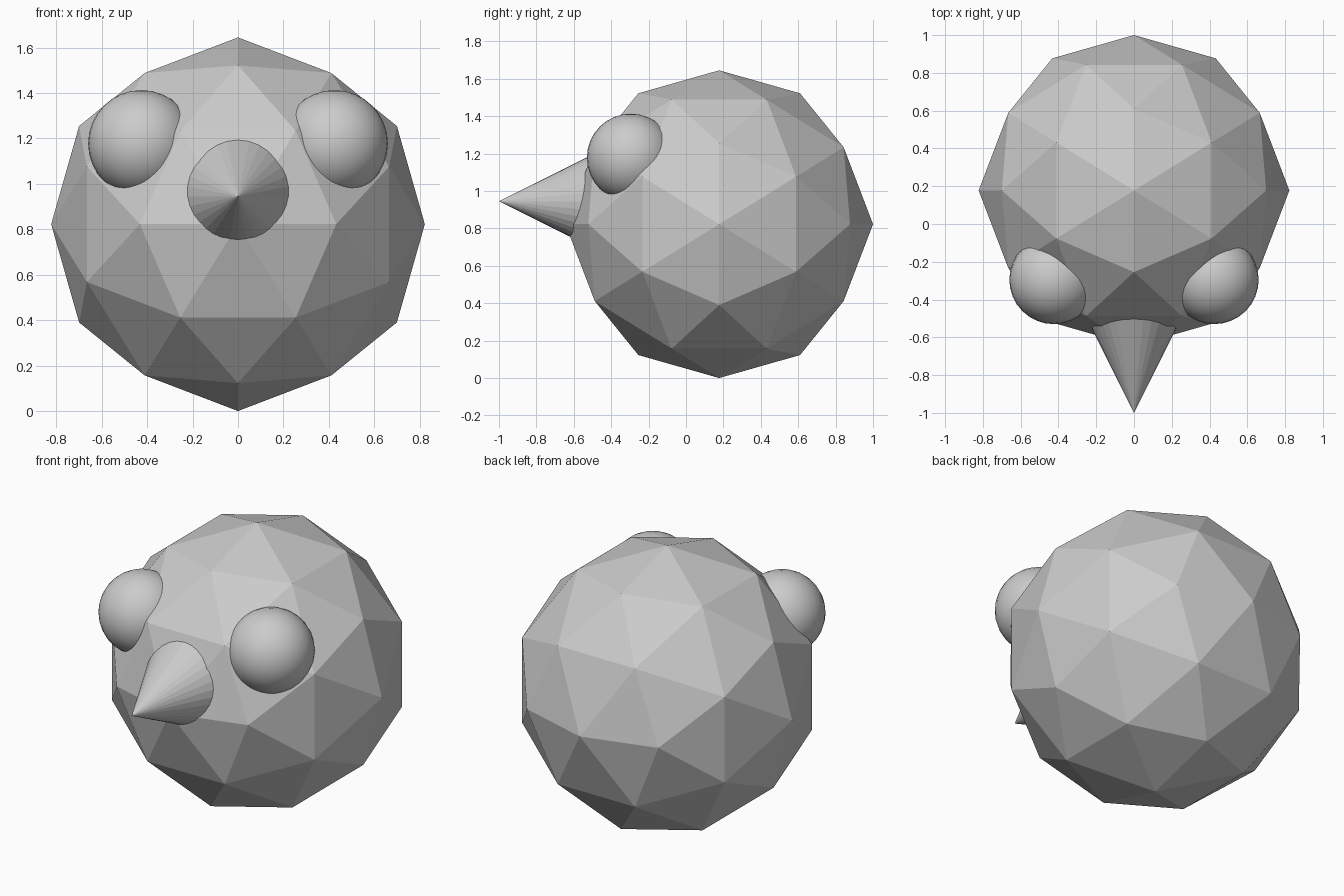
import bpy, bmesh, math
from mathutils import Vector

if "Cube" in bpy.data.objects:
    bpy.data.objects.remove(bpy.data.objects["Cube"])


def mesh_object(name, bm, location):
    mesh = bpy.data.meshes.new(name)
    bm.to_mesh(mesh)
    bm.free()
    obj = bpy.data.objects.new(name, mesh)
    obj.location = location
    bpy.context.collection.objects.link(obj)
    return obj


# Body: faceted ball, an icosahedron resting on an edge, subdivided once
R = 0.8225
bm = bmesh.new()
phi = (1 + math.sqrt(5)) / 2
for a in (-1, 1):
    for b in (-phi, phi):
        for corner in ((a, b, 0), (0, a, b), (b, 0, a)):
            bm.verts.new(corner)
bmesh.ops.convex_hull(bm, input=bm.verts[:])
bmesh.ops.subdivide_edges(bm, edges=bm.edges[:], cuts=1, use_grid_fill=True)
for v in bm.verts:
    v.co = v.co.normalized() * R
bmesh.ops.recalc_face_normals(bm, faces=bm.faces[:])
mesh_object("body", bm, (0, 0.1775, R))

# Beak: cone pointing forward, its base sunk into the body
bpy.ops.mesh.primitive_cone_add(vertices=32, radius1=0.3, depth=0.6,
                                location=(0, -0.7, 0.945),
                                rotation=(math.pi / 2, 0, 0))
bpy.context.object.name = "beak"

# Eyes: a mirrored pair of balls half sunk into the body
for side, x in (("left", -0.425), ("right", 0.425)):
    bpy.ops.mesh.primitive_uv_sphere_add(segments=32, ring_count=16, radius=0.235,
                                         location=(x, -0.295, 1.178))
    eye = bpy.context.object
    eye.name = side + "_eye"
    bpy.ops.object.shade_smooth()
